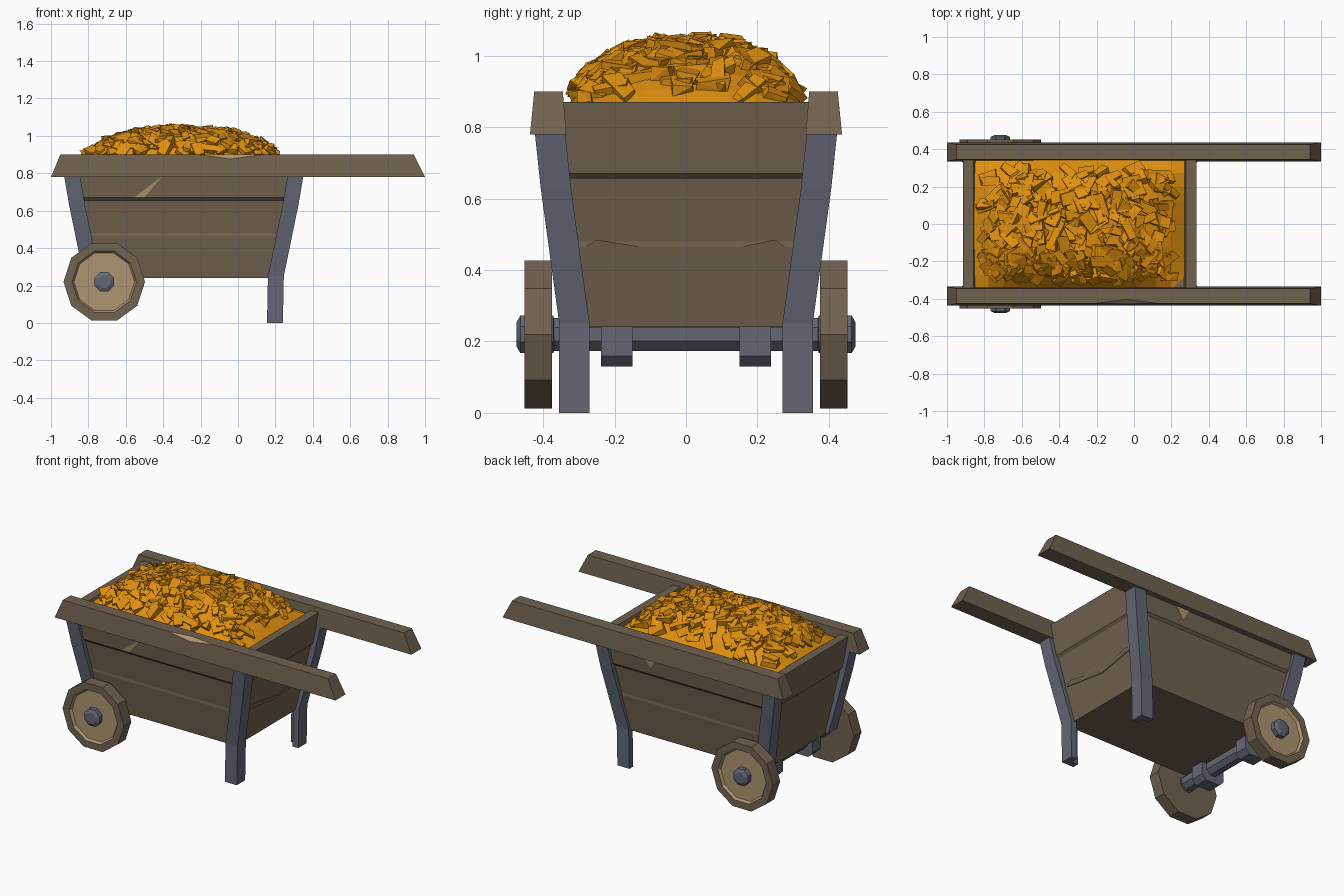
import bpy, bmesh, math, random
from mathutils import Vector, Matrix

if "Cube" in bpy.data.objects:
    bpy.data.objects.remove(bpy.data.objects["Cube"])

random.seed(4)
CX = -0.29          # centre of the tub along x


def material(name, rgb):
    m = bpy.data.materials.new(name)
    m.diffuse_color = (*rgb, 1)
    m.use_nodes = True
    m.node_tree.nodes["Principled BSDF"].inputs["Base Color"].default_value = m.diffuse_color
    return m


WOOD = material("brown wood", (0.165, 0.122, 0.080))
PALE = material("pale cut wood", (0.42, 0.30, 0.165))
METAL = material("blue grey iron", (0.127, 0.136, 0.178))
ORE = material("orange ore", (0.75, 0.28, 0.005))


def finish(bm, name, mats):
    bmesh.ops.recalc_face_normals(bm, faces=bm.faces)
    me = bpy.data.meshes.new(name)
    bm.to_mesh(me)
    bm.free()
    for m in mats:
        me.materials.append(m)
    ob = bpy.data.objects.new(name, me)
    bpy.context.collection.objects.link(ob)
    return ob


def loft(name, rings, mats, rule=None):
    """Skin closed rings and cap both ends; rule(ring, side) picks the material."""
    bm = bmesh.new()
    vs = [[bm.verts.new(p) for p in r] for r in rings]
    n = len(rings[0])
    for i in range(len(vs) - 1):
        for j in range(n):
            k = (j + 1) % n
            f = bm.faces.new((vs[i][j], vs[i][k], vs[i + 1][k], vs[i + 1][j]))
            f.material_index = rule(i, j) if rule else 0
    bm.faces.new(vs[0])
    end = bm.faces.new(vs[-1])
    end.material_index = rule(len(vs) - 1, 0) if rule else 0
    bmesh.ops.remove_doubles(bm, verts=bm.verts, dist=0.0005)
    return finish(bm, name, mats)


def lathe_y(name, profile, sides, mats, turn=0.0, rule=None):
    """Spin (radius, y) points round the wheel centre."""
    rings = []
    for r, y in profile:
        a = [turn + 2 * math.pi * k / sides for k in range(sides)]
        rings.append([(-0.715 + r * math.cos(t), y, 0.22 + r * math.sin(t)) for t in a])
    return loft(name, rings, mats, rule)


# Flared tub, with the top board overhanging the ones below
def tub_half(z):
    return 0.51 + (z - 0.24) * 0.18, 0.335 + (z - 0.24) * 0.115


rings = []
for z, off in ((0.24, 0), (0.465, 0), (0.48, -0.004), (0.655, -0.004),
               (0.67, 0.008), (0.87, 0), (0.87, -0.055), (0.84, -0.06)):
    hx, hy = tub_half(z)
    hx, hy = hx + off, hy + off
    rings.append([(CX + sx * hx, sy * hy, z) for sx, sy in ((-1, -1), (1, -1), (1, 1), (-1, 1))])
loft("tub", rings, [WOOD])


# Splintered chips on the boards
def side_chip(name, sy, pts):
    loft(name, [[(x, sy * (tub_half(z)[1] + d), z) for x, z in pts] for d in (-0.002, 0.0085)], [PALE])


side_chip("front_chip", -1, [(-0.40, 0.79), (-0.553, 0.672), (-0.50, 0.672)])
side_chip("back_chip", 1, [(-0.08, 0.79), (0.03, 0.79), (-0.03, 0.71)])
loft("end_chip", [[(CX + tub_half(z)[0] + d, y, z) for y, z in
                   ((-0.29, 0.46), (0.02, 0.42), (0.285, 0.46), (0.25, 0.485), (0.03, 0.44), (-0.25, 0.485))]
                  for d in (-0.004, 0.004)], [WOOD])

# Handle rails with slanted ends; the front one has a pale chipped edge
for name, sy, chip in (("front_rail", -1, 1), ("back_rail", 1, 0)):
    rings = []
    for x, c in ((-1, 0), (-0.21, 0), (-0.04, chip), (0.13, 0), (1, 0)):
        slant = 0.05 * (x == -1) - 0.06 * (x == 1)
        rings.append([(x, sy * 0.335, 0.78), (x, sy * 0.437, 0.78),
                      (x + slant, sy * (0.425 + 0.002 * c), 0.90 - 0.024 * c),
                      (x + slant, sy * (0.425 - 0.022 * c), 0.90),
                      (x + slant, sy * 0.345, 0.90)])
    loft(name, rings, [WOOD, PALE], lambda i, j: 1 if j == 2 and i in (1, 2) else 0)

# Bent angle-iron legs and front posts wrapped round the tub corners
BEND = ((0.0, 0.53, 0.355), (0.25, 0.535, 0.355), (0.63, 0.613, 0.407), (0.80, 0.642, 0.425))
for sx, sy, name in ((1, -1, "front_leg"), (1, 1, "back_leg"), (-1, -1, "front_post"), (-1, 1, "back_post")):
    rings = []
    for z, X, Y in BEND if sx > 0 else BEND[1:]:
        w, t = 0.085, 0.04
        shape = ((X, Y), (X - w, Y), (X - w, Y - t), (X - t, Y - t), (X - t, Y - w), (X, Y - w))
        rings.append([(CX + sx * a, sy * b, z) for a, b in shape])
    loft(name, rings, [METAL])

# Ten-sided wheels with a recessed pale disc on the outer side
for name, s in (("front_wheel", -1), ("back_wheel", 1)):
    lathe_y(name, [(0.218, s * 0.375), (0.218, s * 0.452), (0.172, s * 0.452), (0.162, s * 0.435)],
            10, [WOOD, PALE], 0, lambda i, j: 1 if i >= 2 else 0)

# Axle with thicker hub nuts
half = [(0.05, 0.37), (0.057, 0.372), (0.057, 0.464), (0.036, 0.475)]
lathe_y("axle", [(r, -y) for r, y in reversed(half)] + half, 8, [METAL], math.pi / 8)

# Axle brackets under the tub
for name, s in (("front_bracket", -1), ("back_bracket", 1)):
    prof = ((-0.08, 0.26), (-0.08, 0.16), (-0.05, 0.13), (0.05, 0.13), (0.08, 0.16), (0.08, 0.26))
    loft(name, [[(-0.715 + x, s * y, z) for x, z in prof] for y in (0.15, 0.238)], [METAL])


# Ore heap: a low dome covered in angular chunks
def heap(x, y):
    u = min(1, abs((x + 0.30) / 0.575))
    v = min(1, abs(y / 0.345))
    return 0.84 + 0.185 * (1 - u ** 3) * (1 - v ** 3)


bm = bmesh.new()
bmesh.ops.create_grid(bm, x_segments=14, y_segments=9, size=1)
for v in bm.verts:
    x, y = CX + v.co.x * 0.57, v.co.y * 0.35
    v.co = (x, y, heap(x, y))
finish(bm, "ore_heap", [ORE])

bm = bmesh.new()
for i in range(270):
    x, y = random.uniform(-0.80, 0.20), random.uniform(-0.295, 0.295)
    e = 0.02
    normal = Vector(((heap(x - e, y) - heap(x + e, y)) / (2 * e),
                     (heap(x, y - e) - heap(x, y + e)) / (2 * e), 1)).normalized()
    tilt = normal + Vector((random.uniform(-.35, .35), random.uniform(-.35, .35), 0))
    rot = tilt.to_track_quat('Z', 'Y').to_matrix().to_4x4() @ Matrix.Rotation(random.uniform(0, 6.28), 4, 'Z')
    size = (random.uniform(.03, .07), random.uniform(.02, .04), random.uniform(.014, .026))
    verts = []
    for a in (-1, 1):
        for b in (-1, 1):
            for c in (-1, 1):
                p = Vector([k * s * random.uniform(0.6, 1.1) for k, s in zip((a, b, c), size)])
                q = rot @ p + Vector((x, y, heap(x, y) + 0.004))
                q.y = max(-0.345, min(0.345, q.y))
                verts.append(bm.verts.new(q))
    hull = bmesh.ops.convex_hull(bm, input=verts)
    loose = [g for g in hull["geom_interior"] if isinstance(g, bmesh.types.BMVert)]
    bmesh.ops.delete(bm, geom=loose, context='VERTS')
bmesh.ops.dissolve_limit(bm, angle_limit=math.radians(8), verts=bm.verts, edges=bm.edges)
finish(bm, "ore_chunks", [ORE])
